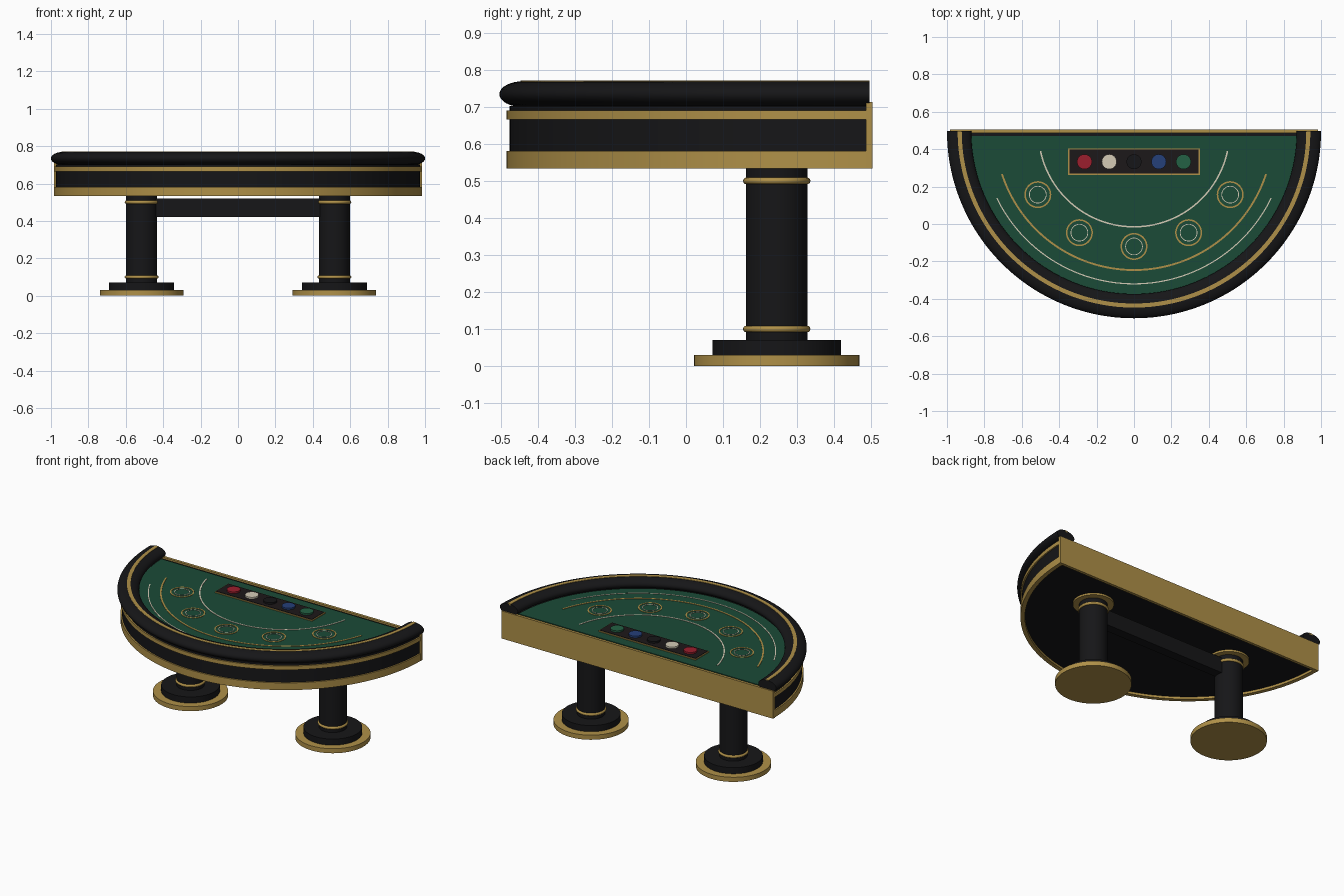
import bpy, bmesh
from math import sin, cos, pi, radians

if "Cube" in bpy.data.objects:
    bpy.data.objects.remove(bpy.data.objects["Cube"])

CY = 0.496          # centre line of the half-round top (y)
N = 96              # segments along the half circle


def mat(name, r, g, b):
    m = bpy.data.materials.new(name)
    m.diffuse_color = (r, g, b, 1)
    m.use_nodes = True
    m.node_tree.nodes["Principled BSDF"].inputs["Base Color"].default_value = m.diffuse_color
    return m


GOLD = mat("gold", 0.43, 0.28, 0.065)
BLACK = mat("black", 0.008, 0.008, 0.009)
TRAY = mat("tray_black", 0.012, 0.009, 0.010)
FELT = mat("felt", 0.011, 0.070, 0.038)
CREAM = mat("cream", 0.66, 0.60, 0.47)
RED = mat("red", 0.33, 0.013, 0.026)
BLUE = mat("blue", 0.018, 0.05, 0.19)
GREEN = mat("green", 0.017, 0.12, 0.058)


def finish(name, bm, m):
    bmesh.ops.recalc_face_normals(bm, faces=bm.faces)
    me = bpy.data.meshes.new(name)
    bm.to_mesh(me)
    bm.free()
    me.materials.append(m)
    ob = bpy.data.objects.new(name, me)
    bpy.context.collection.objects.link(ob)
    return ob


def sweep(name, profile, m, a0=180, a1=360, c=(0, CY), n=N):
    """Turn a closed (radius, z) profile about a vertical axis."""
    full = a1 - a0 >= 360
    bm = bmesh.new()
    rings = []
    for i in range(n if full else n + 1):
        a = radians(a0 + (a1 - a0) * i / n)
        rings.append([bm.verts.new((c[0] + r * cos(a), c[1] + r * sin(a), z)) for r, z in profile])
    k = len(profile)
    for i in range(n):
        p, q = rings[i], rings[(i + 1) % len(rings)]
        for j in range(k):
            bm.faces.new((p[j], p[(j + 1) % k], q[(j + 1) % k], q[j]))
    if not full:
        bm.faces.new(rings[0])
        bm.faces.new(rings[-1])
    return finish(name, bm, m)


def band(name, r0, r1, z0, z1, m, **kw):
    return sweep(name, [(r0, z0), (r1, z0), (r1, z1), (r0, z1)], m, **kw)


def oval(rc, zc, rx, rz, k):
    return [(rc + rx * cos(2 * pi * i / k), zc + rz * sin(2 * pi * i / k)) for i in range(k)]


def prism(name, outline, z0, z1, m):
    bm = bmesh.new()
    f = bm.faces.new([bm.verts.new((x, y, z0)) for x, y in outline])
    new = bmesh.ops.extrude_face_region(bm, geom=[f], use_keep_orig=True)["geom"]
    bmesh.ops.translate(bm, vec=(0, 0, z1 - z0), verts=[v for v in new if isinstance(v, bmesh.types.BMVert)])
    return finish(name, bm, m)


def half_disc(name, r, z0, z1, m, back=CY):
    pts = [(r * cos(pi + pi * i / N), min(back, CY + r * sin(pi + pi * i / N))) for i in range(N + 1)]
    return prism(name, pts, z0, z1, m)


def disc(name, x, y, r, z0, z1, m, n=48):
    return prism(name, [(x + r * cos(2 * pi * i / n), y + r * sin(2 * pi * i / n)) for i in range(n)], z0, z1, m)


def box(name, x0, x1, y0, y1, z0, z1, m):
    return prism(name, [(x0, y0), (x1, y0), (x1, y1), (x0, y1)], z0, z1, m)


# Table body, trim bands and back panel
half_disc("table_body", 0.972, 0.548, 0.702, BLACK)
band("lower_trim", 0.955, 0.981, 0.533, 0.58, GOLD)
band("upper_trim", 0.955, 0.981, 0.665, 0.69, GOLD)
box("back_panel", -0.983, 0.983, 0.486, 0.504, 0.533, 0.713, GOLD)

# Padded arm rail with gold inlay
sweep("arm_rail", oval(0.935, 0.734, 0.065, 0.035, 32), BLACK)
band("rail_inlay", 0.921, 0.943, 0.760, 0.7705, GOLD)

# Felt and printed layout lines
half_disc("felt", 0.885, 0.695, 0.708, FELT, back=0.47)
for name, r, w, a, m in (("inner_line", 0.511, 0.008, 12, CREAM),
                         ("middle_line", 0.742, 0.010, 18, GOLD),
                         ("outer_line", 0.816, 0.006, 26, CREAM)):
    band(name, r - w / 2, r + w / 2, 0.706, 0.7105, m, a0=180 + a, a1=360 - a)

# Betting circles
for i in range(-2, 3):
    a = radians(270 + 28.3 * i)
    c = (0.616 * cos(a), CY + 0.616 * sin(a))
    band(f"bet_ring_outer_{i + 3}", 0.064, 0.072, 0.706, 0.7105, GOLD, a0=0, a1=360, c=c, n=48)
    band(f"bet_ring_inner_{i + 3}", 0.043, 0.047, 0.706, 0.7105, CREAM, a0=0, a1=360, c=c, n=48)

# Chip tray and chips
box("tray_frame", -0.352, 0.352, 0.263, 0.403, 0.704, 0.714, GOLD)
box("tray_bed", -0.346, 0.346, 0.269, 0.397, 0.704, 0.717, TRAY)
for i, m in enumerate((RED, CREAM, BLACK, BLUE, GREEN)):
    disc(f"chip_{i + 1}", (i - 2) * 0.1325, 0.333, 0.04, 0.71, 0.728, m, 32)

# Pedestal legs
LY = 0.245
for side, x in (("left", -0.515), ("right", 0.515)):
    disc(side + "_foot_plate", x, LY, 0.223, 0, 0.03, GOLD, 64)
    disc(side + "_foot_step", x, LY, 0.174, 0.03, 0.07, BLACK, 64)
    disc(side + "_column", x, LY, 0.083, 0.07, 0.55, BLACK)
    disc(side + "_collar", x, LY, 0.12, 0.536, 0.55, GOLD)
    for part, z in (("lower", 0.10), ("upper", 0.50)):
        sweep(f"{side}_{part}_ring", oval(0.082, z, 0.009, 0.009, 12), GOLD, a0=0, a1=360, c=(x, LY), n=48)

# Stretcher between the columns
box("stretcher", -0.46, 0.46, LY - 0.03, LY + 0.03, 0.42, 0.52, BLACK)

# Smooth curved sides, keep hard edges
bpy.ops.object.select_all(action='SELECT')
bpy.context.view_layer.objects.active = bpy.context.scene.objects[0]
bpy.ops.object.shade_smooth_by_angle(angle=radians(35))
